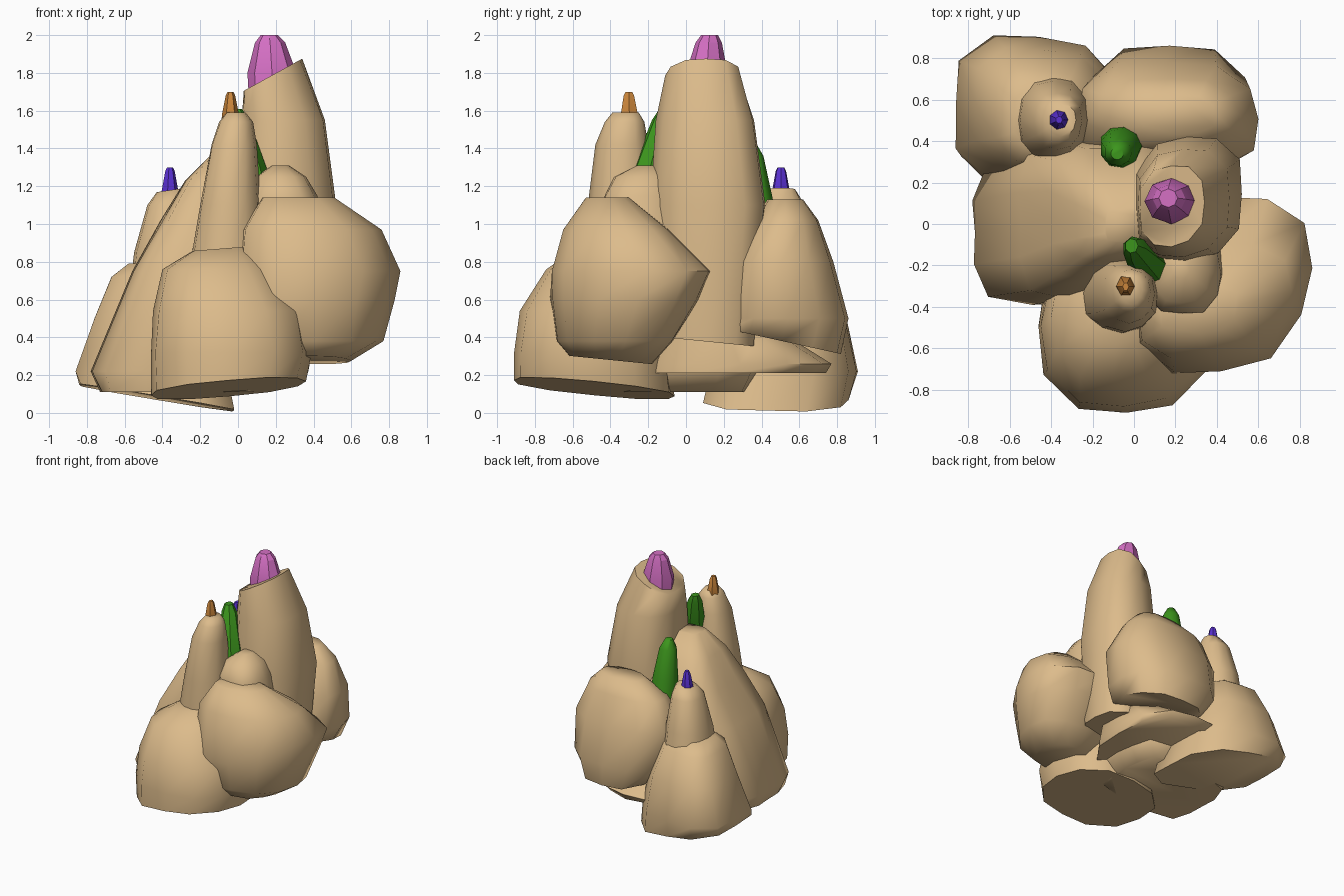
import bpy, bmesh, math, random
random.seed(4)


def material(name, rgb):
    m = bpy.data.materials.new(name)
    m.diffuse_color = (*rgb, 1)
    return m


STONE = material("stone", (0.72, 0.5, 0.26))
PINK = material("pink", (0.66, 0.16, 0.55))
GREEN = material("green", (0.045, 0.3, 0.012))
ORANGE = material("orange", (0.6, 0.24, 0.045))
INDIGO = material("indigo", (0.1, 0.03, 0.64))


def fit(values, lo, hi):
    """Rescale values so they span lo..hi exactly."""
    a, b = min(values), max(values)
    return [lo + (v - a) / (b - a) * (hi - lo) for v in values]


def loft(name, mat, rings, n=12, power=2.6, top=(0, 0), bottom=(0, 0), skew=0, jitter=0.06, angle=62):
    """Stack of rounded rings (z, x0, x1, y0, y1); top/bottom tilt the end rings."""
    bm = bmesh.new()
    loops = []
    wob = [1 - random.random() * jitter for _ in range(n)]
    for k, (z, x0, x1, y0, y1) in enumerate(rings):
        tilt = bottom if k == 0 else top if k == len(rings) - 1 else (0, 0)
        xs, ys = [], []
        for i in range(n):
            a = 2 * math.pi * i / n
            c, s = math.cos(a), math.sin(a)
            r = (abs(c) ** power + abs(s) ** power) ** (-1 / power)
            r *= wob[i] * (1 - random.random() * jitter * 0.5)
            xs.append(r * c)
            ys.append(r * (s + skew * c))
        cx, cy = (x0 + x1) / 2, (y0 + y1) / 2
        loops.append([bm.verts.new((x, y, z + tilt[0] * (x - cx) + tilt[1] * (y - cy)))
                      for x, y in zip(fit(xs, x0, x1), fit(ys, y0, y1))])
    for a, b in zip(loops, loops[1:]):
        for i in range(n):
            j = (i + 1) % n
            bm.faces.new((a[i], a[j], b[j], b[i]))
    bm.faces.new(loops[0][::-1])
    bm.faces.new(loops[-1])
    me = bpy.data.meshes.new(name)
    bm.to_mesh(me)
    bm.free()
    ob = bpy.data.objects.new(name, me)
    bpy.context.collection.objects.link(ob)
    me.materials.append(mat)
    bpy.ops.object.select_all(action='DESELECT')
    ob.select_set(True)
    bpy.context.view_layer.objects.active = ob
    bpy.ops.object.shade_smooth_by_angle(angle=math.radians(angle))
    return ob


# Tall rock pillars
loft("tall_pillar", STONE, [(0.38, 0.0, 0.48, -0.19, 0.36), (1.1, 0.0, 0.52, -0.19, 0.42),
     (1.55, 0.02, 0.46, -0.16, 0.36), (1.79, 0.03, 0.34, -0.11, 0.28)],
     top=(0.55, 0), bottom=(0, -0.1), power=2.8, skew=0.1)
loft("leaning_rock", STONE, [(0.11, -0.73, 0.1, -0.37, 0.32), (0.22, -0.78, 0.2, -0.39, 0.38),
     (0.75, -0.56, 0.22, -0.36, 0.42), (1.02, -0.41, 0.18, -0.27, 0.38),
     (1.23, -0.28, 0.13, -0.18, 0.24), (1.37, -0.14, 0.06, -0.09, 0.08)],
     n=16, power=4.5, skew=0.1)
loft("front_spire", STONE, [(0.75, -0.26, 0.14, -0.53, -0.15), (1.1, -0.2, 0.12, -0.52, -0.16),
     (1.42, -0.14, 0.1, -0.48, -0.2), (1.54, -0.1, 0.08, -0.43, -0.22),
     (1.59, -0.06, 0.04, -0.39, -0.25)], power=2.2)
loft("back_spire", STONE, [(0.6, -0.58, -0.2, 0.28, 0.72), (0.85, -0.55, -0.22, 0.31, 0.69),
     (1.1, -0.48, -0.25, 0.36, 0.63), (1.18, -0.43, -0.28, 0.42, 0.58)], power=2.2, top=(0.15, 0))

# Boulders round the base
loft("front_boulder", STONE, [(0.13, -0.46, 0.36, -0.91, -0.06), (0.32, -0.46, 0.39, -0.91, -0.1),
     (0.54, -0.45, 0.34, -0.88, -0.1), (0.76, -0.4, 0.2, -0.74, -0.15),
     (0.87, -0.24, 0.07, -0.58, -0.25)], top=(0.08, 0), bottom=(0.09, -0.1), power=2.8)
loft("right_boulder", STONE, [(0.28, 0.2, 0.6, -0.62, -0.18), (0.38, 0.06, 0.77, -0.69, -0.07),
     (0.6, 0.0, 0.83, -0.72, 0.07), (0.75, 0.0, 0.86, -0.71, 0.13),
     (0.97, 0.02, 0.76, -0.65, -0.09), (1.14, 0.13, 0.51, -0.53, -0.3)],
     bottom=(0, -0.1), skew=0.18)
loft("small_rock", STONE, [(0.8, 0.02, 0.45, -0.45, 0.05), (1.15, 0.04, 0.42, -0.43, -0.05),
     (1.25, 0.09, 0.36, -0.38, -0.08), (1.31, 0.18, 0.27, -0.26, -0.16)])
loft("back_right_boulder", STONE, [(0.38, -0.1, 0.52, 0.2, 0.82), (0.5, -0.22, 0.58, 0.21, 0.86),
     (0.8, -0.27, 0.6, 0.24, 0.78), (1.02, -0.17, 0.51, 0.36, 0.7),
     (1.13, 0.03, 0.4, 0.43, 0.62)], bottom=(0, -0.22), power=3)
loft("back_left_boulder", STONE, [(0.08, -0.84, -0.02, 0.09, 0.87), (0.22, -0.86, -0.06, 0.13, 0.91),
     (0.5, -0.76, -0.12, 0.2, 0.85), (0.72, -0.67, -0.2, 0.26, 0.75),
     (0.79, -0.58, -0.3, 0.35, 0.65)], bottom=(-0.17, -0.03), power=3.2, skew=-0.15)
loft("base_slab", STONE, [(0.21, -0.3, 0.37, -0.2, 0.74), (0.26, -0.3, 0.38, -0.19, 0.77),
     (0.43, -0.2, 0.35, -0.1, 0.55)], power=3, top=(0, -0.1))

# Crystals
loft("pink_crystal", PINK, [(1.62, 0.06, 0.31, 0.0, 0.23), (1.8, 0.05, 0.31, 0.0, 0.22),
     (1.96, 0.09, 0.25, 0.05, 0.19), (2.0, 0.12, 0.21, 0.08, 0.17)], n=8, power=2, jitter=0, angle=20)
loft("orange_crystal", ORANGE, [(1.5, -0.09, 0.01, -0.35, -0.25), (1.58, -0.085, 0.005, -0.345, -0.255),
     (1.68, -0.065, -0.015, -0.33, -0.275), (1.7, -0.055, -0.025, -0.32, -0.285)],
     n=6, power=2, jitter=0, angle=20)
loft("indigo_crystal", INDIGO, [(1.1, -0.41, -0.31, 0.45, 0.55), (1.17, -0.405, -0.315, 0.455, 0.55),
     (1.28, -0.385, -0.335, 0.475, 0.53), (1.3, -0.375, -0.345, 0.485, 0.52)],
     n=7, power=2, jitter=0, angle=20)
loft("front_green_crystal", GREEN, [(1.1, 0.02, 0.19, -0.31, -0.13), (1.3, -0.02, 0.15, -0.28, -0.1),
     (1.55, -0.05, 0.06, -0.18, -0.06), (1.61, -0.04, 0.02, -0.14, -0.07)],
     n=7, power=2, jitter=0, angle=20)
loft("back_green_crystal", GREEN, [(0.9, -0.16, 0.05, 0.29, 0.49), (1.13, -0.16, 0.03, 0.27, 0.46),
     (1.36, -0.14, -0.01, 0.28, 0.41), (1.43, -0.11, -0.05, 0.31, 0.37)],
     n=9, power=2, jitter=0)
